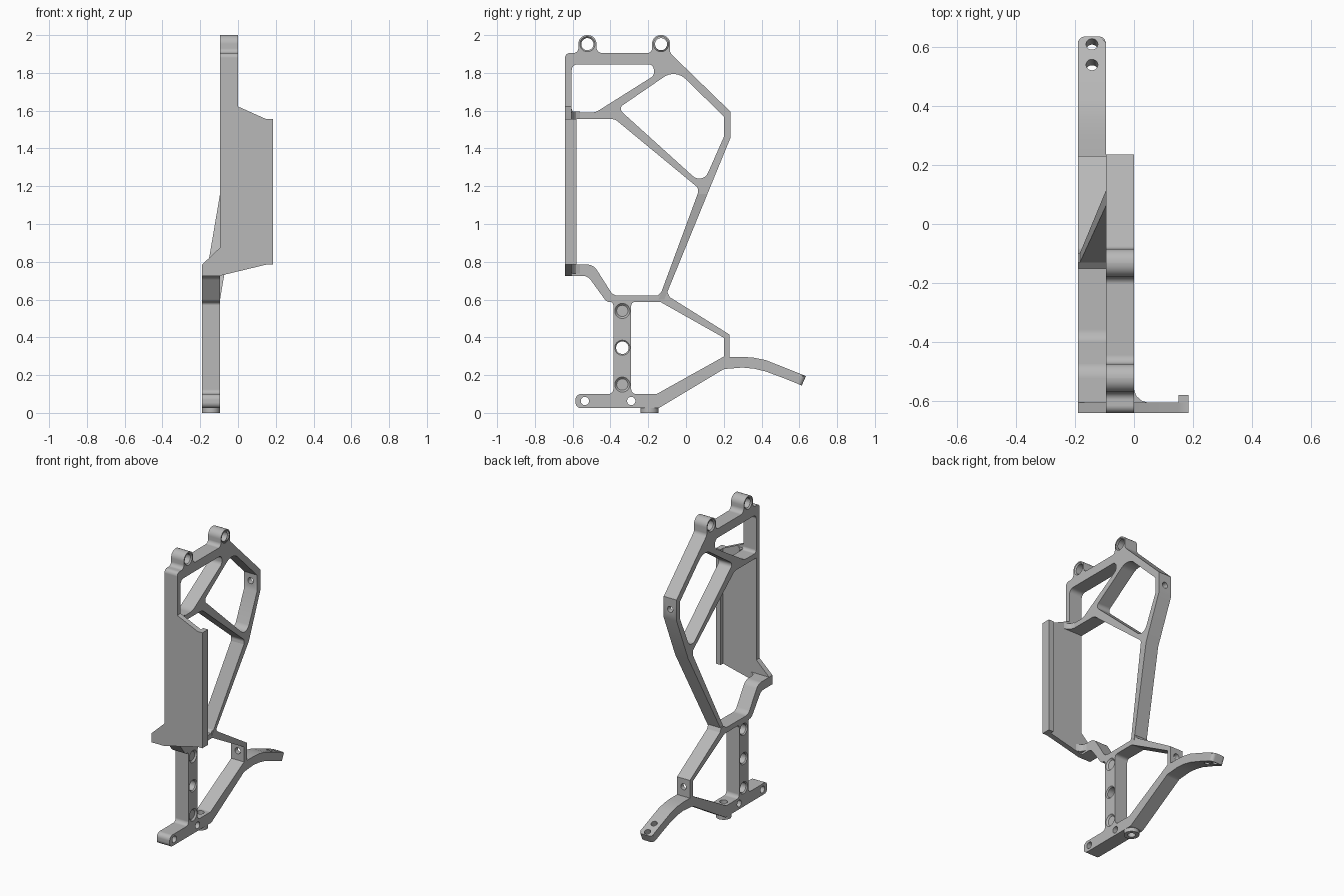
import bpy, bmesh, math
from math import pi
from mathutils import Vector, Matrix

if "Cube" in bpy.data.objects:
    bpy.data.objects.remove(bpy.data.objects["Cube"])

grey = bpy.data.materials.new("plain_grey")
grey.use_nodes = True
grey.diffuse_color = (0.48, 0.48, 0.48, 1)
grey.node_tree.nodes["Principled BSDF"].inputs["Base Color"].default_value = (0.48, 0.48, 0.48, 1)
scene = bpy.context.scene.collection

# Local profile plane (u, v) and extrusion direction w for each axis
FRAMES = {
    "X": Matrix(((0, 0, 1), (1, 0, 0), (0, 1, 0))),
    "Y": Matrix(((1, 0, 0), (0, 0, -1), (0, 1, 0))),
    "Z": Matrix.Identity(3),
}


def rounded(points, steps=8):
    """Turn (u, v, radius) corners into a filleted outline."""
    out = []
    for i, p in enumerate(points):
        c = Vector(p[:2])
        r = p[2] if len(p) > 2 else 0
        a = Vector(points[i - 1][:2]) - c
        b = Vector(points[(i + 1) % len(points)][:2]) - c
        if r == 0:
            out.append(c)
            continue
        half = a.angle(b) / 2
        t = min(r / math.tan(half), 0.49 * a.length, 0.49 * b.length)
        r = t * math.tan(half)
        a.normalize()
        b.normalize()
        centre = c + (a + b).normalized() * (r / math.sin(half))
        start, end = c + a * t - centre, c + b * t - centre
        turn = start.angle_signed(end)
        for k in range(steps + 1):
            out.append(centre + Matrix.Rotation(-turn * k / steps, 2) @ start)
    return out


def circle(u, v, r, n=32):
    return [Vector((u + r * math.cos(2 * pi * k / n), v + r * math.sin(2 * pi * k / n)))
            for k in range(n)]


def finish(name, mesh):
    bm = bmesh.new()
    bm.from_mesh(mesh)
    bmesh.ops.remove_doubles(bm, verts=bm.verts, dist=1e-5)
    bmesh.ops.recalc_face_normals(bm, faces=bm.faces)
    bm.to_mesh(mesh)
    bm.free()
    mesh.materials.clear()
    mesh.materials.append(grey)
    ob = bpy.data.objects.new(name, mesh)
    scene.objects.link(ob)
    return ob


def prism(name, axis, lo, hi, outline, holes=()):
    """Extrude a closed profile with holes between lo and hi on an axis."""
    cu = bpy.data.curves.new(name + "_profile", "CURVE")
    cu.dimensions, cu.fill_mode, cu.extrude = "2D", "BOTH", (hi - lo) / 2
    for loop in (outline, *holes):
        s = cu.splines.new("POLY")
        s.points.add(len(loop) - 1)
        for sp, p in zip(s.points, loop):
            sp.co = (p[0], p[1], 0, 1)
        s.use_cyclic_u = True
    tmp = bpy.data.objects.new(name + "_profile", cu)
    scene.objects.link(tmp)
    dg = bpy.context.evaluated_depsgraph_get()
    mesh = bpy.data.meshes.new_from_object(tmp.evaluated_get(dg))
    bpy.data.objects.remove(tmp)
    bpy.data.curves.remove(cu)
    shift = Vector((0, 0, 0))
    shift["XYZ".index(axis)] = (lo + hi) / 2
    mesh.transform(Matrix.Translation(shift) @ FRAMES[axis].to_4x4())
    return finish(name, mesh)


def drill(ob, start, end, r1, r2=None):
    """Cut a round or conical hole from start to end."""
    start, end = Vector(start), Vector(end)
    d = end - start
    bm = bmesh.new()
    bmesh.ops.create_cone(bm, cap_ends=True, segments=32, radius1=r1,
                          radius2=r1 if r2 is None else r2, depth=d.length)
    mesh = bpy.data.meshes.new("drill")
    bm.to_mesh(mesh)
    bm.free()
    mesh.transform(Matrix.Translation((start + end) / 2) @ d.to_track_quat("Z", "Y").to_matrix().to_4x4())
    cutter = finish("drill", mesh)
    cutter.hide_render = True
    mod = ob.modifiers.new("hole", "BOOLEAN")
    mod.operation, mod.solver, mod.object = "DIFFERENCE", "EXACT", cutter
    bpy.context.view_layer.objects.active = ob
    bpy.ops.object.modifier_apply(modifier=mod.name)
    bpy.data.objects.remove(cutter)


def countersink(ob, x0, x1, y, z):
    for x, s in ((x0, 1), (x1, -1)):
        drill(ob, (x - s * 0.002, y, z), (x + s * 0.01, y, z), 0.042, 0.03)


LOW, MID, TOP = -0.19, -0.095, 0.0
low_x, up_x = (LOW + MID) / 2, (MID + TOP) / 2

# Upper frame with two mounting lugs and two windows
lugs = [(-0.522, 1.952), (-0.132, 1.952)]
outline = [(-0.64, 1.555), (-0.64, 1.905, 0.025)]
for y, z in lugs:
    outline += [(y - 0.048, 1.905, 0.025), (y - 0.048, 2, 0.048),
                (y + 0.048, 2, 0.048), (y + 0.048, 1.905, 0.03)]
outline += [(0.235, 1.595), (0.235, 1.455), (0.114, 1.16), (0.062, 1.16),
            (0.066, 1.19, 0.03), (-0.376, 1.555, 0.05)]
front_window = [(-0.605, 1.59, 0.02), (-0.605, 1.845, 0.03), (-0.17, 1.845, 0.03),
                (-0.17, 1.785, 0.03), (-0.48, 1.59, 0.08)]
rear_window = [(-0.36, 1.612, 0.025), (-0.056, 1.82, 0.09), (0.2, 1.57),
               (0.2, 1.46), (0.088, 1.207, 0.05)]
upper = prism("upper_frame", "X", MID, TOP, rounded(outline),
              [rounded(front_window), rounded(rear_window)] + [circle(y, z, 0.032) for y, z in lugs])
for y, z in lugs:
    countersink(upper, MID, TOP, y, z)
drill(upper, (up_x, 0.17, 1.52), (up_x, 0.27, 1.52), 0.02)

# Slanted strut stepping sideways from the upper to the lower frame
strut = prism("slanted_strut", "X", MID, TOP,
              [(-0.145, 0.6), (-0.115, 0.6), (0.114, 1.16), (0.062, 1.16)])
for v in strut.data.vertices:
    v.co.x += (v.co.z - 1.16) * 0.095 / 0.56

# Lower frame: front arm, column, triangular brace, foot bar and tail
outline = [(-0.605, 0.725), (-0.605, 0.785), (-0.49, 0.785, 0.06), (-0.385, 0.62, 0.05),
           (-0.15, 0.622), (-0.13, 0.64), (-0.1, 0.64), (-0.085, 0.612, 0.02),
           (0.23, 0.415), (0.23, 0.297),
           (0.3, 0.297), (0.36, 0.292), (0.42, 0.28), (0.52, 0.241), (0.635, 0.195),
           (0.613, 0.145), (0.52, 0.183), (0.42, 0.22), (0.36, 0.234), (0.3, 0.24),
           (0.2, 0.232, 0.05), (-0.145, 0.025, 0.02), (-0.585, 0.025, 0.03), (-0.585, 0.1, 0.03),
           (-0.385, 0.1, 0.025), (-0.385, 0.587, 0.02), (-0.42, 0.587, 0.04), (-0.52, 0.725, 0.05)]
brace_window = [(-0.29, 0.587, 0.02), (-0.29, 0.1, 0.025), (-0.155, 0.1, 0.02),
                (0.2, 0.298), (0.2, 0.398), (-0.135, 0.587, 0.02)]
column_holes = [(-0.337, z) for z in (0.15, 0.345, 0.54)]
lower = prism("lower_frame", "X", LOW, MID, rounded(outline),
              [rounded(brace_window)] + [circle(y, z, 0.033) for y, z in column_holes]
              + [circle(y, 0.063, 0.022) for y in (-0.535, -0.29)])

# Round the corners of the tail tip
bm = bmesh.new()
bm.from_mesh(lower.data)
tip = [e for e in bm.edges if all(v.co.y > 0.6 for v in e.verts)
       and abs(e.verts[0].co.x - e.verts[1].co.x) < 0.001]
bmesh.ops.bevel(bm, geom=tip, offset=0.022, segments=5, profile=0.5, affect="EDGES")
bm.to_mesh(lower.data)
bm.free()

for y, z in column_holes:
    countersink(lower, LOW, MID, y, z)
drill(lower, (low_x, 0.17, 0.36), (low_x, 0.26, 0.36), 0.02)
for y, z in ((0.53, 0.21), (0.6, 0.182)):
    drill(lower, (low_x, y - 0.03, z - 0.075), (low_x, y + 0.03, z + 0.075), 0.02)
drill(lower, (low_x, -0.193, -0.01), (low_x, -0.193, 0.12), 0.024)

# Round boss below the foot bar
prism("foot_boss", "Z", 0, 0.026, circle(low_x, -0.193, 0.047), [circle(low_x, -0.193, 0.024)])

# Front panel, its side flange and the corner fillets
prism("front_panel", "Y", -0.64, -0.605,
      [(MID, 1.555), (0, 1.555), (0, 1.622), (0.15, 1.555), (0.185, 1.555), (0.185, 0.785),
       (0.15, 0.785), (-0.1, 0.725), (LOW, 0.725), (LOW, 0.785), (MID, 0.875)])
prism("panel_flange", "Z", 0.785, 1.555,
      [(0.15, -0.606), (0.185, -0.606), (0.185, -0.58), (0.15, -0.58)])
for name, x, z0, z1 in (("upper_fillet", TOP, 1.555, 1.595), ("lower_fillet", MID, 0.737, 0.785)):
    prism(name, "Z", z0, z1, [(x, -0.605), (x + 0.045, -0.605), (x + 0.025, -0.598),
                              (x + 0.008, -0.583), (x, -0.56)])

# Smooth the rounded surfaces while keeping flats flat
for ob in [o for o in scene.objects if o.type == "MESH" and grey.name in o.data.materials]:
    bpy.ops.object.select_all(action="DESELECT")
    ob.select_set(True)
    bpy.context.view_layer.objects.active = ob
    bpy.ops.object.shade_smooth_by_angle(angle=math.radians(25))
    mod = ob.modifiers.new("flat_normals", "WEIGHTED_NORMAL")
    mod.keep_sharp = True
